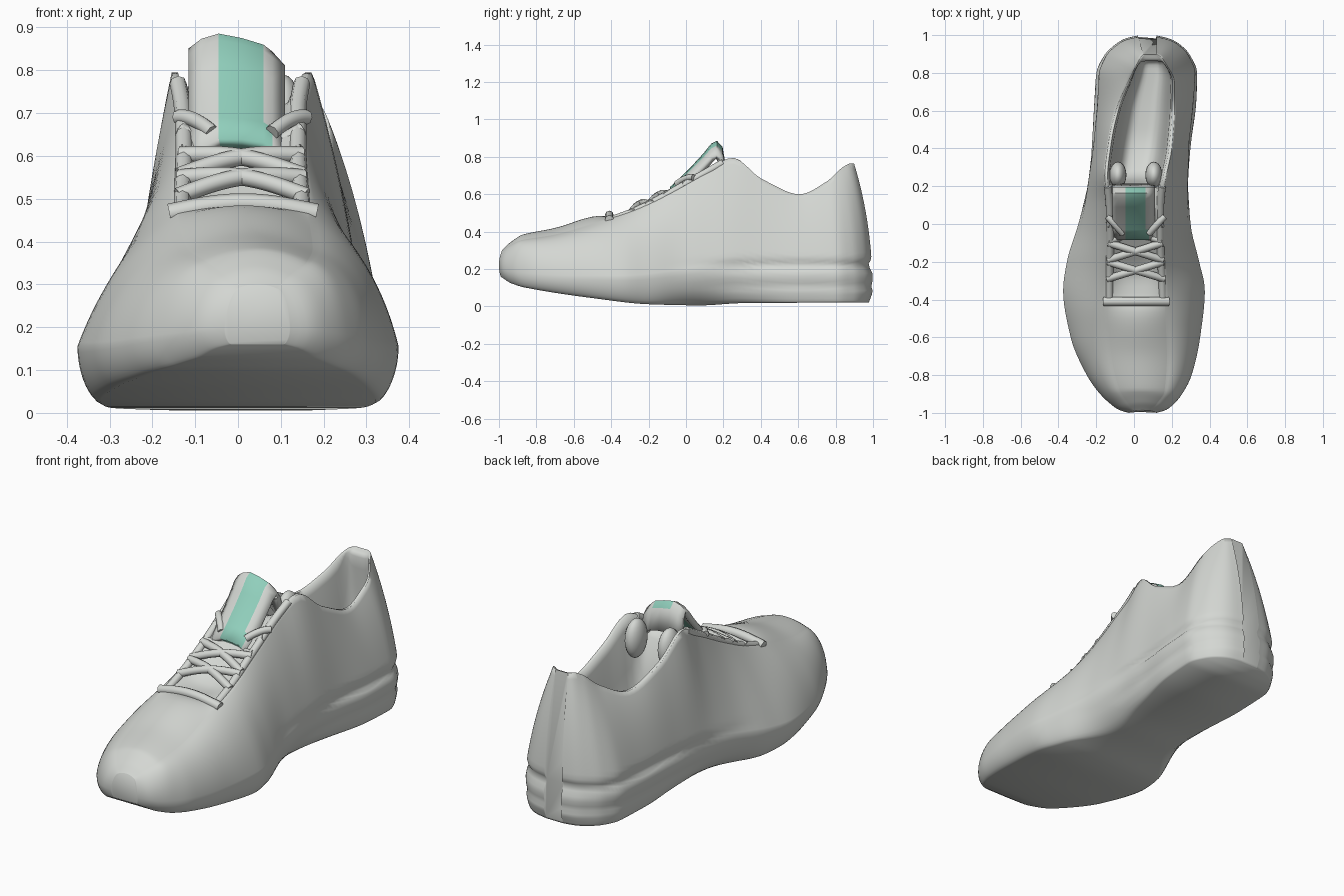
import bpy, bmesh, math
from mathutils import Vector

if "Cube" in bpy.data.objects:
    bpy.data.objects.remove(bpy.data.objects["Cube"])


def material(name, colour):
    mat = bpy.data.materials.new(name)
    mat.use_nodes = True
    mat.diffuse_color = (*colour, 1)
    mat.node_tree.nodes["Principled BSDF"].inputs["Base Color"].default_value = (*colour, 1)
    return mat


GREY = material("pale grey", (0.66, 0.68, 0.65))
TEAL = material("soft teal", (0.28, 0.62, 0.50))


def sample(table, y):
    """Smooth, overshoot-free lookup of every column of a profile at y."""
    y = min(max(y, table[0][0]), table[-1][0])
    k = 0
    while k < len(table) - 2 and y > table[k + 1][0]:
        k += 1
    a, b = table[k], table[k + 1]
    h = b[0] - a[0]
    t = (y - a[0]) / h

    def rate(i, c):
        return (table[i + 1][c] - table[i][c]) / (table[i + 1][0] - table[i][0])

    def slope(i, c):
        if i == 0:
            return rate(0, c)
        if i == len(table) - 1:
            return rate(i - 1, c)
        p, q = rate(i - 1, c), rate(i, c)
        return 2 * p * q / (p + q) if p * q > 0 else 0

    out = []
    for c in range(1, len(a)):
        m, n = slope(k, c) * h, slope(k + 1, c) * h
        out.append((2*t**3 - 3*t*t + 1) * a[c] + (t**3 - 2*t*t + t) * m
                   + (3*t*t - 2*t**3) * b[c] + (t**3 - t*t) * n)
    return out


# Plan outline: y, right edge, left edge
OUTLINE = [(-1, -.03, .12), (-.985, -.08, .17), (-.95, -.13, .215), (-.9, -.18, .255),
           (-.8, -.25, .305), (-.6, -.335, .35), (-.35, -.375, .375), (-.2, -.355, .345),
           (0, -.295, .3), (.2, -.25, .29), (.4, -.225, .3), (.65, -.21, .33),
           (.8, -.2, .335), (.9, -.155, .295), (.96, -.09, .235), (.985, -.045, .185),
           (1, .02, .12)]
# Upper rim: y, right x, left x, height
RIM = [(-1, 0, .09, .29), (-.97, -.03, .12, .32), (-.9, -.07, .16, .35),
       (-.7, -.12, .175, .385), (-.45, -.14, .165, .46), (-.3, -.14, .16, .51),
       (-.1, -.135, .15, .61), (.12, -.14, .15, .735), (.25, -.155, .17, .795),
       (.4, -.14, .2, .685), (.62, -.095, .215, .6), (.79, -.035, .215, .665),
       (.93, .015, .17, .75), (.98, .035, .145, .765), (1, .05, .12, .765)]
# Toe cover, throat and insole height along the middle
LID = [(-1, .3), (-.97, .34), (-.9, .377), (-.7, .42), (-.45, .485), (-.38, .47),
       (-.3, .47), (-.1, .59), (.1, .71), (.18, .68), (.26, .25), (.5, .18), (.86, .2),
       (.95, .745), (1, .765)]
# Sole: y, height, tread width factor, upper bulge, seam depth
SOLE = [(-1, .16, .8, .8, 0), (-.95, .125, .82, .85, 0), (-.8, .09, .85, .8, 0),
        (-.5, .045, .86, .58, 0), (-.2, .012, .84, .3, 0), (.08, .006, .56, .2, .015),
        (.3, .018, .74, .2, .06), (.6, .02, .9, .25, .07), (1, .022, .93, .3, .07)]


def side_profile(edge, rim_x, rim_z, base, tread, bulge, mid):
    """Points from the tread edge up to the rim on one side."""
    w = edge - mid
    h = .28 * (rim_z - base)
    # Sole wall swells smoothly from the tread to the widest line
    pts = []
    for i in range(10):
        t = i / 10
        swell = math.sin(t * math.pi / 2) ** .8
        pts.append((mid + w * (tread + (1 - tread) * swell), base + h * t ** 1.3))
    # Upper wall rises to the rim
    for i in range(19):
        t = (i / 18) ** 1.3
        e = t * math.pi / 2
        across = (1 - bulge) * t + bulge * (1 - math.cos(e))
        up = (1 - bulge) * t + bulge * math.sin(e)
        pts.append((edge + (rim_x - edge) * across, base + h + (rim_z - base - h) * up))
    return pts


def shoe_ring(s):
    right, left = sample(OUTLINE, s)
    rim_r, rim_l, rim_z = sample(RIM, s)
    base, tread, bulge, seam = sample(SOLE, s)
    floor = sample(LID, s)[0]
    mid = (right + left) / 2
    skew = .1 * min(1, max(0, -s * 2))
    walls = [side_profile(right, rim_r, rim_z, base, tread, bulge - skew, mid),
             side_profile(left, rim_l, rim_z, base, tread, bulge + skew, mid)]

    def groove(z):
        """Seam above the midsole and a shallower one halfway down it."""
        return seam * (math.exp(-((z - .22) / .022) ** 2)
                       + .4 * math.exp(-((z - .11) / .018) ** 2))

    walls = [[(mid + (x - mid) * (1 - groove(z)), z) for x, z in wall] for wall in walls]
    # Domed over the toe, steep-walled with a padded lip at the ankle
    opening = min(1, max(0, (s + .4) / .6))
    lid = []
    for i in range(1, 22):
        u = -math.cos(math.pi * i / 22)
        x = (rim_r + rim_l) / 2 + u * (rim_l - rim_r) / 2
        v = min(1, abs(u) / (1 - .14 * opening))
        lid.append((x, rim_z + (floor - rim_z) * (1 - v ** (2 + 3 * opening))))
    # The heel leans forward with height and tucks in at the ground; the toe tip rounds back
    heel = max(0, (s - .5) / .5)
    toe = max(0, (-.88 - s) / .12)
    return [Vector((x, s - heel * (.1 * (max(z, 0) / .76) ** 2.3)
                    - heel ** 4 * (.03 * max(0, 1 - z / .08) + .3 * groove(z))
                    + toe * 2.5 * (z - .22) ** 2, z))
            for x, z in walls[0] + lid + walls[1][::-1]]


def finish(bm, name, mats, angle=40):
    bmesh.ops.recalc_face_normals(bm, faces=bm.faces)
    mesh = bpy.data.meshes.new(name)
    bm.to_mesh(mesh)
    bm.free()
    for m in mats:
        mesh.materials.append(m)
    obj = bpy.data.objects.new(name, mesh)
    bpy.context.collection.objects.link(obj)
    bpy.ops.object.select_all(action='DESELECT')
    obj.select_set(True)
    bpy.context.view_layer.objects.active = obj
    bpy.ops.object.shade_smooth_by_angle(angle=math.radians(angle))
    return obj


# Shoe body: sole, upper and hollow ankle in one loft
bm = bmesh.new()
N = 84
rings = [[bm.verts.new(p) for p in shoe_ring(-math.cos(math.pi * i / N))] for i in range(N + 1)]
for a, b in zip(rings, rings[1:]):
    for j in range(len(a)):
        k = (j + 1) % len(a)
        bm.faces.new((a[j], a[k], b[k], b[j]))
bm.faces.new(rings[0])
bm.faces.new(rings[-1])
finish(bm, "shoe_body", [GREY], 75)

# Tongue: curved padded sheet with a coloured centre strip and lace loop
PATH = [(-.085, .64), (-.03, .69), (.03, .75), (.09, .815), (.135, .87),
        (.165, .885), (.195, .855), (.215, .74)]
COLUMNS = [-.115, -.085, -.045, .01, .06, .08, .11]
bm = bmesh.new()
grid = [[bm.verts.new((x, y, z - .2 * (x + .04) * (z - .6) / .28 - 4 * max(0, abs(x) - .04) ** 1.7))
         for x in COLUMNS] for y, z in PATH]
for a, b in zip(grid, grid[1:]):
    for j in range(len(COLUMNS) - 1):
        face = bm.faces.new((a[j], a[j + 1], b[j + 1], b[j]))
        c = face.calc_center_median()
        strip = -.045 < c.x < .06
        loop = c.y < -.03 and -.045 < c.x < .08
        face.material_index = int((strip or loop) and c.y < .2)
tongue = finish(bm, "tongue", [GREY, TEAL], 50)
solid = tongue.modifiers.new("padding", 'SOLIDIFY')
solid.thickness = .03
solid.offset = -1


def cord(name, points, radius):
    curve = bpy.data.curves.new(name, 'CURVE')
    curve.dimensions = '3D'
    curve.bevel_depth = radius
    curve.bevel_resolution = 2
    curve.use_fill_caps = True
    spline = curve.splines.new('NURBS')
    spline.points.add(len(points) - 1)
    for p, co in zip(spline.points, points):
        p.co = (*co, 1)
    spline.use_endpoint_u = True
    spline.order_u = 3
    curve.materials.append(GREY)
    obj = bpy.data.objects.new(name, curve)
    bpy.context.collection.objects.link(obj)


def lace(name, y_right, y_left, radius=.02, arch=.025, overhang=0):
    pts = []
    for i in range(7):
        t = i / 6
        y = y_right + (y_left - y_right) * t
        r, l, z = sample(RIM, y)
        x = r - overhang + (l - r + 2 * overhang) * t
        pts.append((x, y, z - .008 + arch * math.sin(math.pi * t)))
    cord(name, pts, radius)


# Laces: one straight bar at the toe, crossings up the throat, the last passing under the loop
lace("lace_bar", -.41, -.41, .024, overhang=.02)
for i, (y, arch) in enumerate(((-.29, .025), (-.19, .02), (-.09, -.035))):
    lace(f"lace_over_{i}", y, y + .09, arch=arch)
    lace(f"lace_under_{i}", y + .09, y, arch=arch)

# Eyelet stays along both edges of the throat, with lace ends running down to the loop
for side, name in enumerate(("right", "left")):
    pts = []
    for i in range(9):
        y = -.4 + .6 * i / 8
        rim = sample(RIM, y)
        pts.append((rim[side] * .93, y, rim[2] - .012))
    cord(name + "_eyelet_stay", pts, .02)
    sign = 2 * side - 1
    cord(name + "_lace_end", [(sign * .15 + .01, .04, .69), (sign * .115 + .01, 0, .695),
                              (sign * .07 + .01, -.05, .655)], .018)

# Collar pads behind the tongue
for name, x in (("right_collar_pad", -.085), ("left_collar_pad", .105)):
    bm = bmesh.new()
    bmesh.ops.create_uvsphere(bm, u_segments=20, v_segments=12, radius=1)
    for v in bm.verts:
        v.co = Vector((x + v.co.x * .045, .26 + v.co.y * .07, .69 + v.co.z * .1))
    finish(bm, name, [GREY])
